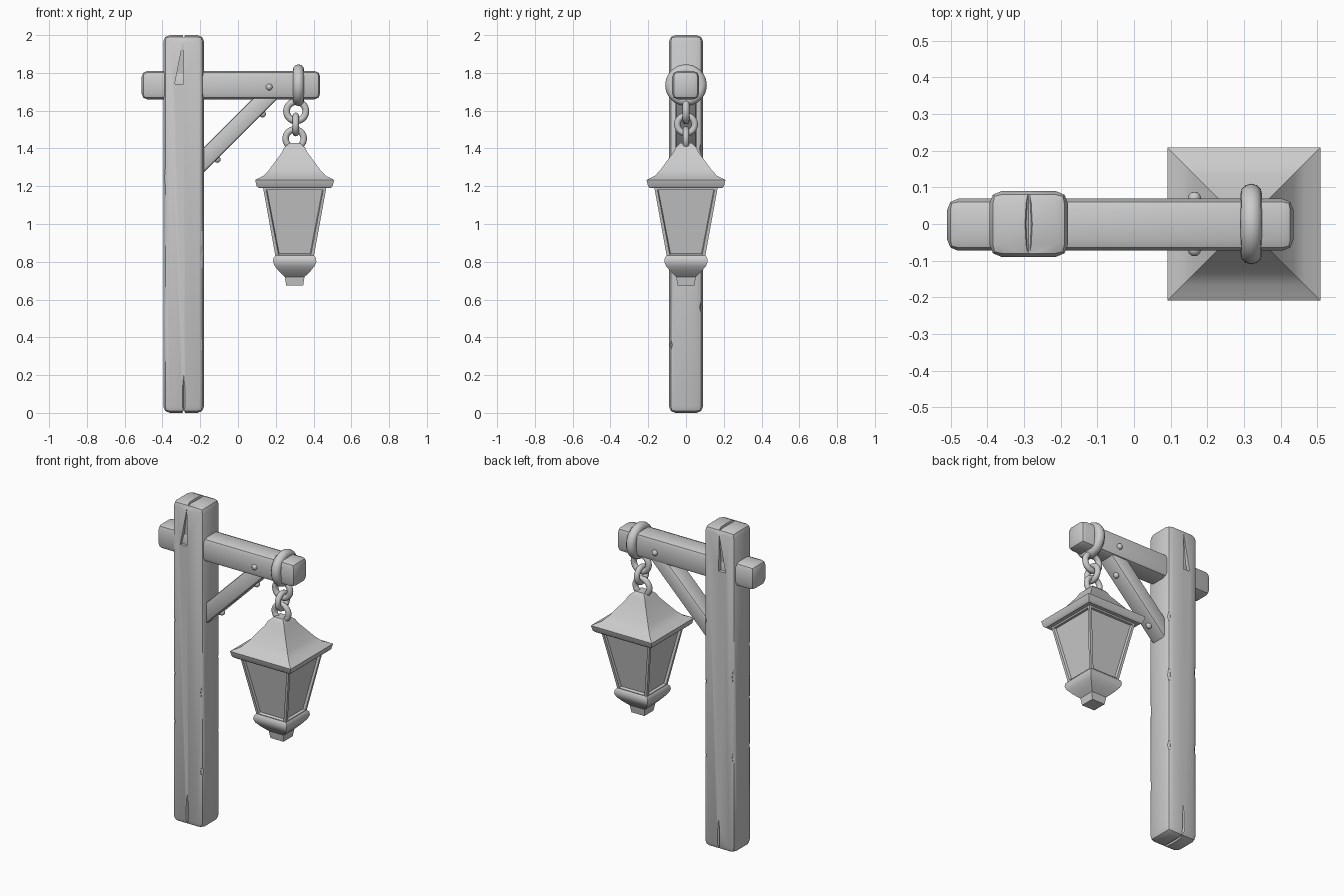
import bpy, bmesh, math
from mathutils import Matrix, Vector

if "Cube" in bpy.data.objects:
    bpy.data.objects.remove(bpy.data.objects["Cube"])

def finish(bm, name, angle=40):
    bmesh.ops.recalc_face_normals(bm, faces=bm.faces)
    me = bpy.data.meshes.new(name)
    bm.to_mesh(me)
    bm.free()
    ob = bpy.data.objects.new(name, me)
    bpy.context.collection.objects.link(ob)
    smooth(ob, angle)
    return ob

def smooth(ob, angle=40):
    bpy.ops.object.select_all(action='DESELECT')
    ob.select_set(True)
    bpy.context.view_layer.objects.active = ob
    bpy.ops.object.shade_smooth_by_angle(angle=math.radians(angle))

def timber(name, center, size, bevel, tilt=0):
    """Box with rounded edges, tilted about the y axis."""
    bm = bmesh.new()
    bmesh.ops.create_cube(bm, size=1)
    bmesh.ops.scale(bm, vec=size, verts=bm.verts)
    bmesh.ops.bevel(bm, geom=bm.edges[:], offset=bevel, segments=2, profile=0.5, affect='EDGES')
    bmesh.ops.transform(bm, verts=bm.verts,
                        matrix=Matrix.Translation(center) @ Matrix.Rotation(tilt, 4, 'Y'))
    return finish(bm, name)

def ring(name, center, major, minor, axis, sides=32):
    """Torus lying around the given axis ('X' or 'Y')."""
    bm = bmesh.new()
    n = 12
    rows = []
    for i in range(sides):
        a = 2 * math.pi * i / sides
        row = []
        for j in range(n):
            b = 2 * math.pi * j / n
            r = major + minor * math.cos(b)
            u, v, w = r * math.cos(a), r * math.sin(a), minor * math.sin(b)
            p = (w, u, v) if axis == 'X' else (u, w, v)
            row.append(bm.verts.new(Vector(p) + Vector(center)))
        rows.append(row)
    for i in range(sides):
        for j in range(n):
            p, q, k = rows[i], rows[(i + 1) % sides], (j + 1) % n
            bm.faces.new((p[j], q[j], q[k], p[k]))
    return finish(bm, name, 60)

def square_loft(name, profile, cx, panel=False):
    """Stack of square rings given as (half width, z)."""
    bm = bmesh.new()
    rings = [[bm.verts.new((cx + sx * h, sy * h, z))
              for sx, sy in ((-1, -1), (1, -1), (1, 1), (-1, 1))] for h, z in profile]
    bm.faces.new(rings[0])
    bm.faces.new(rings[-1])
    sides = []
    for a, b in zip(rings, rings[1:]):
        for i in range(4):
            j = (i + 1) % 4
            sides.append(bm.faces.new((a[i], a[j], b[j], b[i])))
    bmesh.ops.recalc_face_normals(bm, faces=bm.faces)
    if panel:
        bmesh.ops.inset_individual(bm, faces=sides, thickness=0.022, depth=0)
        bmesh.ops.inset_individual(bm, faces=sides, thickness=0.006, depth=-0.014)
    return finish(bm, name, 35)

def nub(name, center, r):
    bm = bmesh.new()
    bmesh.ops.create_uvsphere(bm, u_segments=12, v_segments=8, radius=r,
                              matrix=Matrix.Translation(center))
    return finish(bm, name, 60)

# Post
PX, HX, HY = -0.2875, 0.1075, 0.09
post = timber("post", (PX, 0, 1.0), (2 * HX, 2 * HY, 2.0), 0.034)

# Cutter for the splits and edge chips in the post
bm = bmesh.new()
def chip(loc, scale, seg=6):
    m = Matrix.Translation(loc) @ Matrix.Diagonal((*scale, 1))
    bmesh.ops.create_uvsphere(bm, u_segments=seg, v_segments=4, radius=1, matrix=m)
for x, y, z, s in ((-1, -1, .62, .07), (-1, -1, .92, .05), (-1, -1, 1.25, .06),
                   (1, 1, .56, .05), (1, 1, 1.02, .07), (1, 1, 1.4, .05),
                   (-1, 1, .6, .05), (-1, 1, 1.1, .06), (1, -1, .36, .05), (1, -1, .85, .06)):
    chip((PX + x * HX, y * HY, z), (.022, .022, s))
for z in (0, 2):
    chip((PX, 0, z), (.010, .2, .014), 4)
for y in (-1, 1):
    chip((PX, y * HY, 0.0), (.008, .012, .2), 4)
    # wedge-shaped split near the top
    tri = ((-.29, 1.97), (-.335, 1.74), (-.288, 1.74))
    out = [bm.verts.new((a, y * (HY + .02), b)) for a, b in tri]
    deep = [bm.verts.new((a, y * (HY - (.002 if b > 1.9 else .03)), b)) for a, b in tri]
    bm.faces.new(out)
    bm.faces.new(deep)
    for i in range(3):
        j = (i + 1) % 3
        bm.faces.new((out[i], out[j], deep[j], deep[i]))
cutter = finish(bm, "post_cutter")
cutter.hide_render = True
mod = post.modifiers.new("splits", 'BOOLEAN')
mod.object, mod.operation, mod.solver, mod.use_self = cutter, 'DIFFERENCE', 'EXACT', True
bpy.context.view_layer.objects.active = post
bpy.ops.object.modifier_apply(modifier="splits")
bpy.data.objects.remove(cutter)
smooth(post)

# Cross beam and diagonal brace
timber("cross_beam", (-0.0375, -0.002, 1.735), (0.945, 0.142, 0.15), 0.03)
timber("brace", (-0.02, 0, 1.50), (0.62, 0.11, 0.094), 0.016, -math.pi / 4)

# Pegs on the beam and brace
for i, y in enumerate((-0.07, 0.07)):
    nub(f"beam_peg_{i}", (0.165, y, 1.725), 0.018)
for i, (x, z) in enumerate(((0.13, 1.582), (-0.11, 1.342))):
    nub(f"brace_peg_{i}", (x, 0, z), 0.018)

# Ring round the beam and chain links
LX = 0.30
ring("beam_ring", (0.32, 0, 1.735), 0.08, 0.03, 'X', 40)
ring("chain_link_top", (0.308, 0, 1.597), 0.051, 0.018, 'Y')
ring("chain_link_middle", (0.306, 0, 1.527), 0.046, 0.017, 'X')
ring("chain_link_bottom", (LX, 0, 1.452), 0.048, 0.017, 'Y')

# Lantern
square_loft("lantern_roof", ((.19, 1.19), (.201, 1.2), (.209, 1.233), (.196, 1.24), (.165, 1.255),
            (.135, 1.287), (.1, 1.335), (.067, 1.38), (.055, 1.405), (.03, 1.428)), LX)
square_loft("lantern_body", ((.1, .82), (.168, 1.195)), LX, True)
square_loft("lantern_base", ((.045, .675), (.052, .72), (.065, .732), (.085, .752), (.106, .778),
            (.115, .8), (.112, .822), (.1, .835)), LX)
